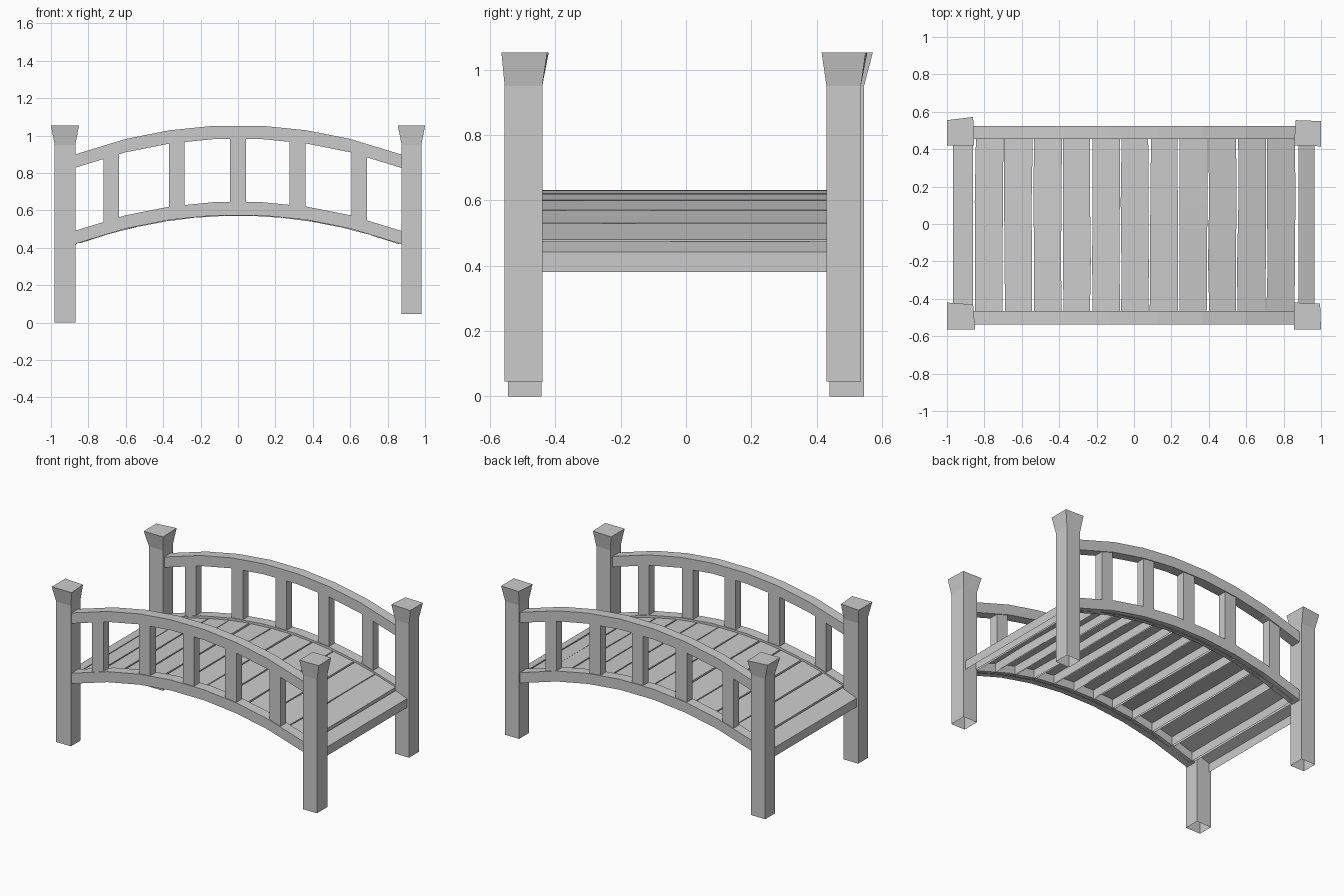
import bpy, bmesh, random

if "Cube" in bpy.data.objects:
    bpy.data.objects.remove(bpy.data.objects["Cube"])

random.seed(4)


def make(name, verts, faces):
    me = bpy.data.meshes.new(name)
    me.from_pydata(verts, [], faces)
    bm = bmesh.new()
    bm.from_mesh(me)
    bmesh.ops.recalc_face_normals(bm, faces=bm.faces)
    bm.to_mesh(me)
    bm.free()
    ob = bpy.data.objects.new(name, me)
    bpy.context.collection.objects.link(ob)
    return ob


def loft(name, rings, start=True, end=True):
    """Skin a list of equal-sized rings, with optional end caps."""
    n = len(rings[0])
    verts = [p for r in rings for p in r]
    faces = [(i * n + j, i * n + (j + 1) % n, (i + 1) * n + (j + 1) % n, (i + 1) * n + j)
             for i in range(len(rings) - 1) for j in range(n)]
    if start:
        faces.append(tuple(range(n))[::-1])
    if end:
        faces.append(tuple(range(len(verts) - n, len(verts))))
    return make(name, verts, faces)


def rect(x0, x1, y0, y1):
    return [(x0, y0), (x1, y0), (x1, y1), (x0, y1)]


def arc(x, top):
    return top - 0.205 * x * x


# Posts with flared, slightly crooked tops and open bottoms
posts = {
    "front_left_post": (rect(-.98, -.87, -.545, -.443), 0.0,
                        [(-1, -.565), (-.85, -.565), (-.86, -.43), (-1, -.42)]),
    "back_left_post": (rect(-.975, -.87, .44, .545), 0.0,
                       [(-1, .42), (-.855, .42), (-.86, .572), (-1, .555)]),
    "front_right_post": (rect(.875, .98, -.555, -.44), 0.045,
                         [(.855, -.565), (1, -.565), (.995, -.425), (.855, -.42)]),
    "back_right_post": (rect(.875, .98, .43, .535), 0.045,
                        [(.855, .42), (1, .415), (1, .55), (.865, .555)]),
}
for name, (shaft, z0, cap) in posts.items():
    loft(name, [[(x, y, z0) for x, y in shaft],
                [(x, y, 0.95) for x, y in shaft],
                [(x, y, 1.053) for x, y in cap]], start=False)

# Arched rails and balusters on both sides
rail_x = [-.89, -.6, -.365, -.125, .125, .365, .6, .89]
sides = {"front": (-.537, -.465), "back": (.455, .525)}
for side, (y0, y1) in sides.items():
    for level, top in (("lower", 0.648), ("upper", 1.056)):
        rings = []
        for x in rail_x:
            t = arc(x, top)
            rings.append([(x, y0, t - .071), (x, y1, t - .071), (x, y1, t), (x, y0, t)])
        loft(f"{side}_{level}_rail", rings)
    for i, x in enumerate((-.678, -.328, 0, .318, .648)):
        foot = rect(x - .042, x + .042, y0 + .006, y1 - .006)
        loft(f"{side}_baluster_{i + 1}",
             [[(a, b, arc(x, 0.615)) for a, b in foot],
              [(a, b, arc(x, 1.02)) for a, b in foot]])


def plank(name, x0, x1, half, jitter):
    """Deck board with wobbly edges, following the arch, open underneath."""
    verts = []
    stations = [-half, -.2, .12, half]
    for y in stations:
        a = x0 + random.uniform(-jitter, jitter)
        b = x1 + random.uniform(-jitter, jitter)
        za, zb = arc(x0, 0.632), arc(x1, 0.632)
        verts += [(a, y, za - .06), (a, y, za), (b, y, zb), (b, y, zb - .06)]
    faces = [(0, 1, 2, 3), (12, 15, 14, 13)]
    for i in range(3):
        for j in range(3):
            k = i * 4 + j
            faces.append((k, k + 4, k + 5, k + 1))
    make(name, verts, faces)


# Deck boards
pitch = 1.715 / 11
for i in range(11):
    x0 = -.852 + i * pitch
    plank(f"deck_board_{i + 1}", x0 + .004, x0 + pitch - .004, 0.49, 0.004)
plank("left_end_board", -.967, -.86, 0.46, 0.0)
plank("right_end_board", .88, .965, 0.46, 0.0)
